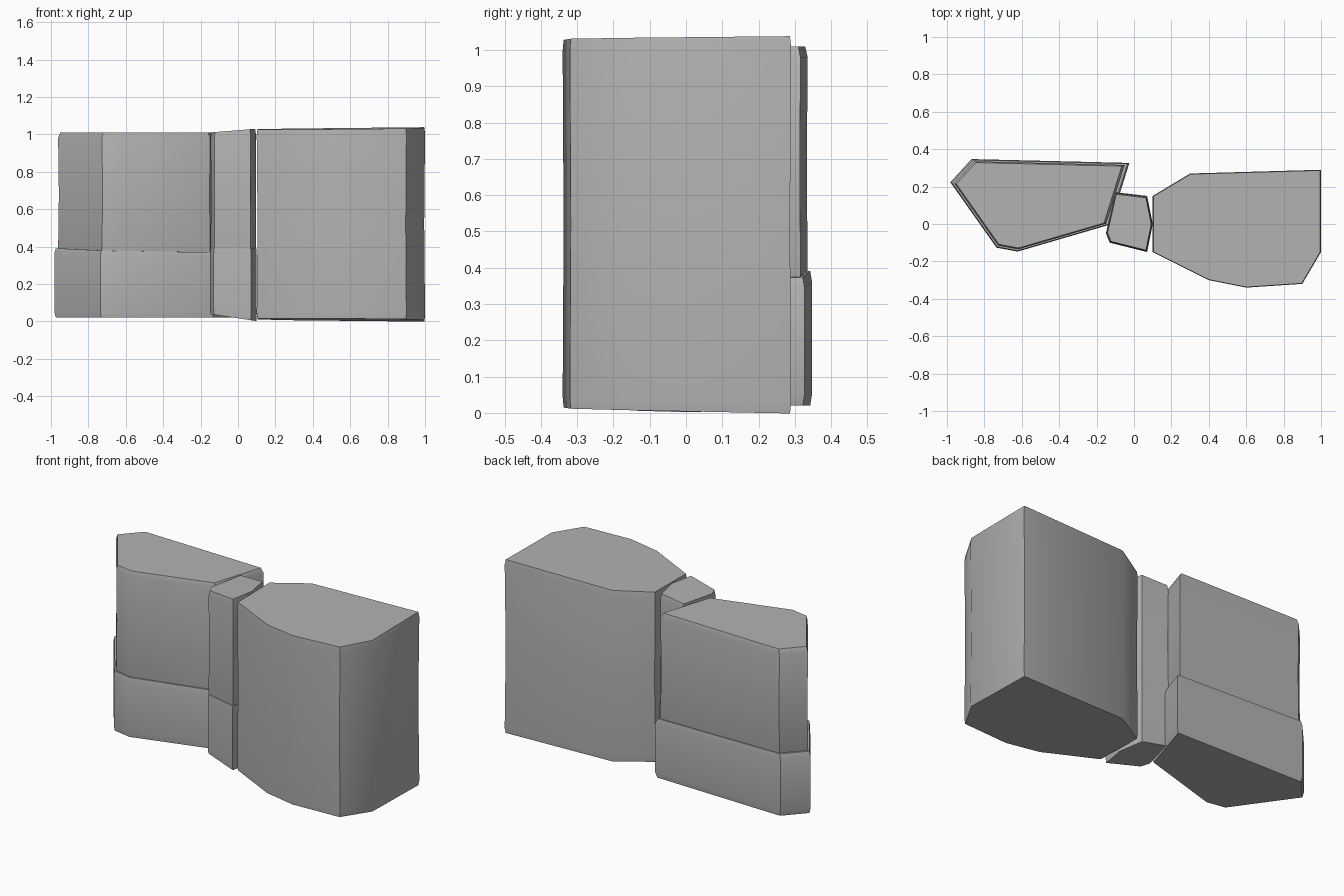
import bpy, bmesh, math
from mathutils import Vector

cube = bpy.data.objects.get("Cube")
if cube:
    bpy.data.objects.remove(cube, do_unlink=True)


def make_material(name, shade):
    material = bpy.data.materials.new(name)
    material.use_nodes = True
    colour = (shade, shade, shade, 1)
    material.diffuse_color = colour
    shader = material.node_tree.nodes["Principled BSDF"]
    shader.inputs["Base Color"].default_value = colour
    return material


stone = make_material("stone grey", .45)


def make_ring(bm, outline, centre, scale, height, slope):
    """Place a scaled outline on a plane that slopes along x and y."""
    ring = []
    for point in outline:
        offset = (Vector(point) - centre) * scale
        corner = centre + offset
        ring.append(bm.verts.new((corner.x, corner.y, height + offset.dot(slope))))
    return ring


def bridge_rings(bm, lower, upper):
    """Join two rings with a band of side faces."""
    for i in range(len(lower)):
        bm.faces.new((lower[i - 1], lower[i], upper[i], upper[i - 1]))


def make_block(name, outline, bottom, top, bottom_slope=(0, 0), top_slope=(0, 0),
               rim=.98, waist=.99, size=1):
    """Build a worn stone prism with eased rims and a slightly hollow waist."""
    centre = sum((Vector(point) for point in outline), Vector((0, 0))) / len(outline)
    bottom_slope, top_slope = Vector(bottom_slope), Vector(top_slope)
    ease = .03
    bm = bmesh.new()
    rings = [
        make_ring(bm, outline, centre, size * rim, bottom, bottom_slope),
        make_ring(bm, outline, centre, size, bottom + ease, bottom_slope),
        make_ring(bm, outline, centre, size * waist, (bottom + top) / 2, Vector((0, 0))),
        make_ring(bm, outline, centre, size, top - ease, top_slope),
        make_ring(bm, outline, centre, size * rim, top, top_slope),
    ]
    for lower, upper in zip(rings, rings[1:]):
        bridge_rings(bm, lower, upper)
    bm.faces.new(rings[0])
    bm.faces.new(rings[-1])
    bmesh.ops.recalc_face_normals(bm, faces=bm.faces)

    mesh = bpy.data.meshes.new(name)
    bm.to_mesh(mesh)
    bm.free()
    mesh.materials.append(stone)
    block = bpy.data.objects.new(name, mesh)
    bpy.context.collection.objects.link(block)
    bpy.ops.object.select_all(action="DESELECT")
    block.select_set(True)
    bpy.context.view_layer.objects.active = block
    bpy.ops.object.shade_smooth_by_angle(angle=math.radians(35))


# Plan outlines of the three stones
large_plan = [(.1, -.15), (.4, -.3), (.6, -.34), (.9, -.32), (1, -.15),
              (1, .29), (.3, .27), (.1, .15)]
pillar_plan = [(-.13, -.1), (.07, -.15), (.1, 0), (.07, .15), (-.1, .17), (-.15, -.05)]
medium_plan = [(-.04, .32), (-.86, .34), (-.97, .22), (-.73, -.12), (-.62, -.14),
               (-.14, 0)]

# Large block on the left side
make_block("large_block", large_plan, .01, 1.03, (-.01, -.02), (.01, .01), rim=.99)

# Narrow pillar in two courses
make_block("pillar_upper", pillar_plan, .37, 1.02, top_slope=(.08, 0), rim=.96, size=.97)
make_block("pillar_lower", pillar_plan, .02, .39, bottom_slope=(-.15, 0), waist=1)

# Medium block on the right side, its upper course set back on the lower one
make_block("medium_block_upper", medium_plan, .35, 1.01, rim=.97, size=.98)
make_block("medium_block_lower", medium_plan, .02, .38, top_slope=(-.02, .02),
           waist=1, size=1.03)
